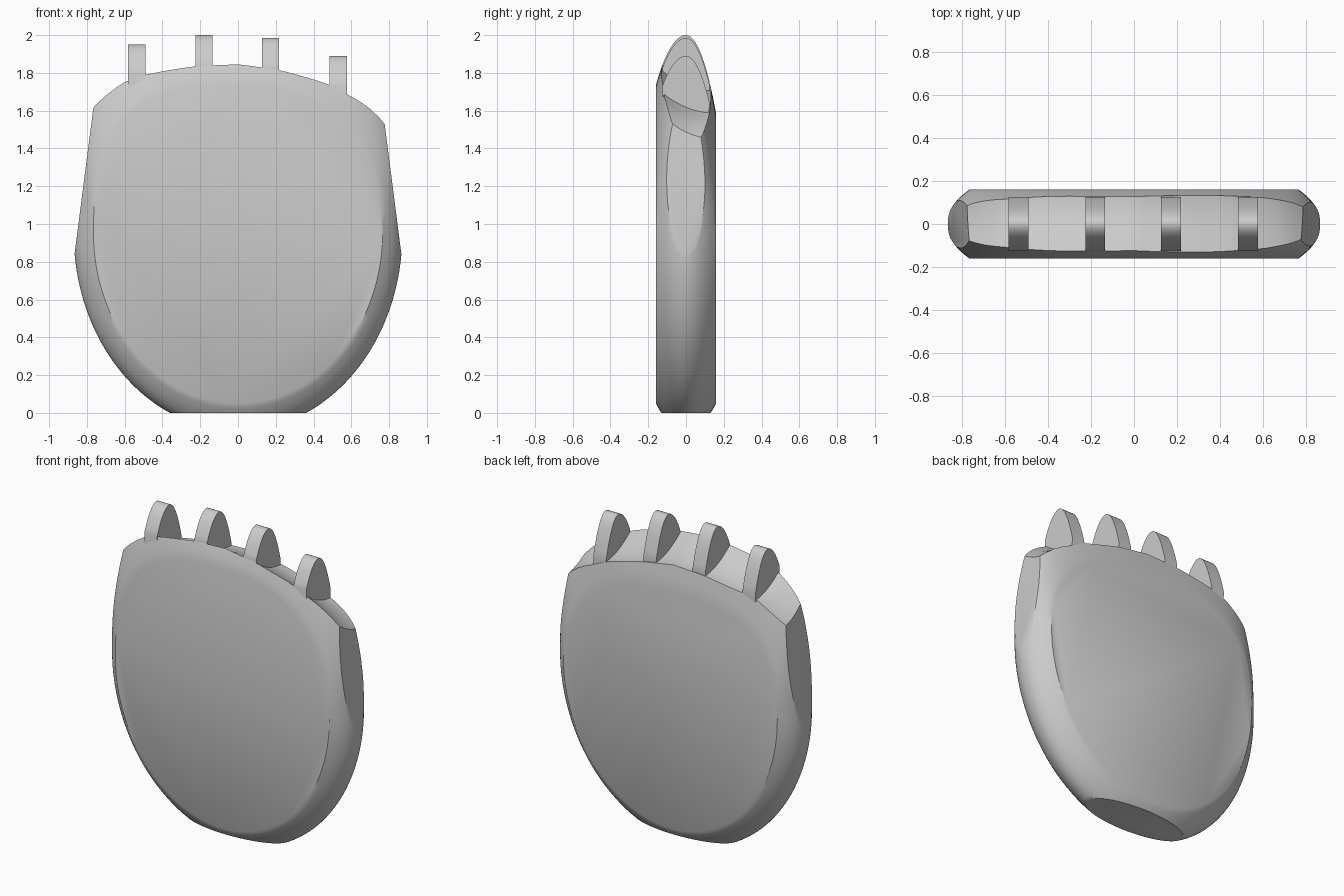
import bpy, bmesh
from math import sin, cos, pi, sqrt, radians
from mathutils import Vector

if "Cube" in bpy.data.objects:
    bpy.data.objects.remove(bpy.data.objects["Cube"])

CZ, RX = 0.95, 0.87
# front lip of the scooped top edge: (x, z)
LIP = [(-1.0, 1.44), (-.76, 1.66), (-.68, 1.72), (-.59, 1.775), (-.49, 1.80), (-.22, 1.84), (0, 1.85),
       (.22, 1.815), (.48, 1.745), (.57, 1.70), (.68, 1.65), (.77, 1.58), (1.0, 1.35)]
TEETH = [(-.537, 1.95), (-.18, 2.0), (.172, 1.985), (.53, 1.89)]


def inset(y):
    """Shrink of the rounded rim at depth y."""
    return 1 - sqrt(1 - (y / .336) ** 2)


def top_drop(y):
    return 1.05 * inset(y) * (2.1 if y < 0 else 3.3)


def lip(x):
    for (x0, z0), (x1, z1) in zip(LIP, LIP[1:]):
        if x <= x1:
            return z0 + (z1 - z0) * (x - x0) / (x1 - x0)
    return LIP[-1][1]


def scoop(x, y):
    return lip(x) - .42 * (y + .13) - .025 * (1 - (y / .13) ** 2)


def make_object(name, bm):
    bmesh.ops.recalc_face_normals(bm, faces=bm.faces)
    mesh = bpy.data.meshes.new(name)
    bm.to_mesh(mesh)
    bm.free()
    ob = bpy.data.objects.new(name, mesh)
    bpy.context.collection.objects.link(ob)
    return ob


def smooth(ob):
    bpy.ops.object.select_all(action='DESELECT')
    ob.select_set(True)
    bpy.context.view_layer.objects.active = ob
    bpy.ops.object.shade_smooth_by_angle(angle=radians(35))


def bridge(bm, a, b):
    n = len(a)
    for i in range(n):
        bm.faces.new((a[i], a[(i + 1) % n], b[(i + 1) % n], b[i]))


def body_ring(bm, y, count=128):
    """Outline of the body at depth y: ellipse below, squarer arch above."""
    f = inset(y)
    ring = []
    for i in range(count):
        t = 2 * pi * i / count
        c, s = cos(t), sin(t)
        n = 2.0
        rz = 1.044 * (1 - 1.15 * f)
        if s > 0:
            n = (2.9 if c > 0 else 3.4) - 6 * f
            rz = 1.05 - top_drop(y)
        x = RX * (1 - f) * abs(c) ** (2 / n) * (1 if c > 0 else -1)
        z = CZ + rz * abs(s) ** (2 / n) * (1 if s > 0 else -1)
        ring.append(bm.verts.new((x, y, z)))
    return ring


# body: stacked outlines with flat front and back
bm = bmesh.new()
rings = [body_ring(bm, .16 * k / 10) for k in range(-10, 11)]
for a, b in zip(rings, rings[1:]):
    bridge(bm, a, b)
bm.faces.new(rings[0])
bm.faces.new(rings[-1])

# flat base and slanted side facets
CUTS = [((0, 0, 0), (0, 0, -1)),
        ((.865, 0, .84), (.74, 0, .095)),
        ((-.868, 0, .82), (-.84, 0, .108))]
for co, no in CUTS:
    bmesh.ops.bisect_plane(bm, geom=bm.verts[:] + bm.edges[:] + bm.faces[:], dist=1e-5,
                           plane_co=Vector(co), plane_no=Vector(no).normalized(), clear_outer=True)
    bmesh.ops.holes_fill(bm, edges=[e for e in bm.edges if e.is_boundary], sides=0)
body = make_object("body", bm)

# cutter with a tilted, hollow underside for the top edge
bm = bmesh.new()
slices = []
for i in range(41):
    x = -1 + 2 * i / 40
    ys = [-.2 + .4 * j / 16 for j in range(17)]
    pts = [(x, y, scoop(x, y)) for y in ys] + [(x, .2, 2.4), (x, -.2, 2.4)]
    slices.append([bm.verts.new(p) for p in pts])
for a, b in zip(slices, slices[1:]):
    bridge(bm, a, b)
bm.faces.new(slices[0])
bm.faces.new(slices[-1])
cutter = make_object("top_cutter", bm)
cutter.hide_render = True

mod = body.modifiers.new("top_scoop", 'BOOLEAN')
mod.operation = 'DIFFERENCE'
mod.solver = 'EXACT'
mod.object = cutter
bpy.context.view_layer.objects.active = body
bpy.ops.object.modifier_apply(modifier=mod.name)
bpy.data.objects.remove(cutter)
smooth(body)

# teeth: arched profiles extruded across x
for k, (x, top) in enumerate(TEETH):
    bm = bmesh.new()
    ys = [-.125 + .25 * j / 24 for j in range(25)]
    base = lip(x) - .25
    prof = [(y, top - top_drop(y)) for y in ys] + [(.115, base), (-.115, base)]
    sides = [[bm.verts.new((x + dx, y, z)) for y, z in prof] for dx in (-.046, .046)]
    bridge(bm, *sides)
    for s in sides:
        bm.faces.new(s)
    smooth(make_object(f"tooth_{k + 1}", bm))
